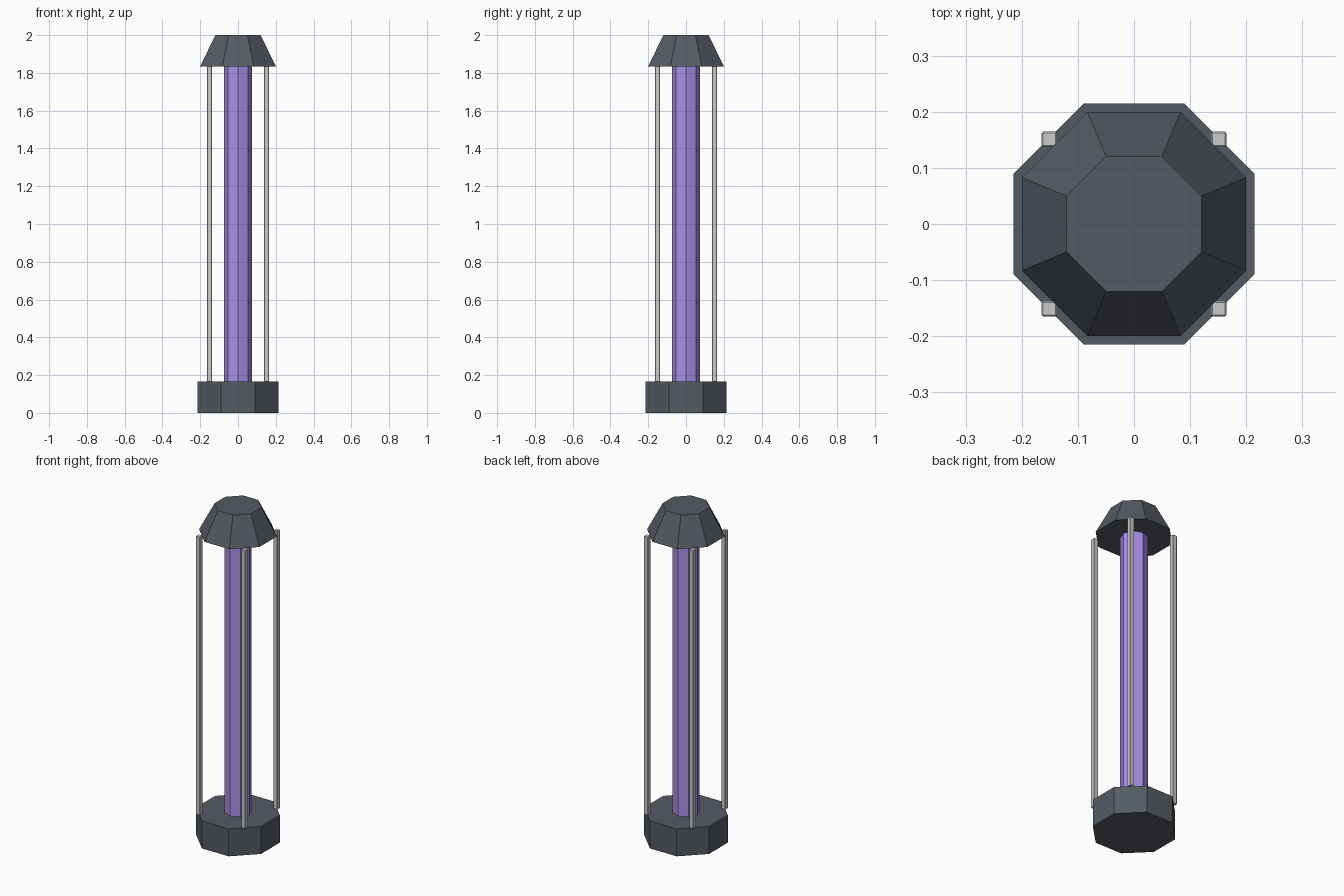
import bpy, math

if "Cube" in bpy.data.objects:
    bpy.data.objects.remove(bpy.data.objects["Cube"])

C = math.cos(math.pi / 8)      # octagon apothem / corner radius
Z0, Z1, TOP = 0.165, 1.835, 2.0


def material(name, rgb):
    m = bpy.data.materials.new(name)
    m.diffuse_color = (*rgb, 1)
    m.use_nodes = True
    m.node_tree.nodes["Principled BSDF"].inputs["Base Color"].default_value = m.diffuse_color
    return m


dark = material("dark_metal", (0.09, 0.105, 0.125))
steel = material("light_metal", (0.55, 0.56, 0.57))
violet = material("violet_glass", (0.38, 0.28, 0.78))


def octagon(name, r_bottom, r_top, z0, z1, mat, turn=0.0):
    """Eight-sided straight or tapered prism between two heights."""
    bpy.ops.mesh.primitive_cone_add(vertices=8, radius1=r_bottom, radius2=r_top,
                                    depth=z1 - z0, location=(0, 0, (z0 + z1) / 2),
                                    rotation=(0, 0, turn))
    ob = bpy.context.object
    ob.name = name
    ob.data.materials.append(mat)
    return ob


# Base and tapered cap, with flats facing the axes
octagon("base", 0.215 / C, 0.215 / C, 0, Z0, dark, math.pi / 8)
octagon("cap", 0.2 / C, 0.12 / C, Z1, TOP, dark, math.pi / 8)

# Glowing tube, with corners on the axes
octagon("light_tube", 0.075, 0.075, Z0, Z1, violet)

# Four square corner rods with slightly eased edges
for sx, side in ((-1, "left"), (1, "right")):
    for sy, end in ((-1, "front"), (1, "back")):
        bpy.ops.mesh.primitive_cube_add(size=1, location=(0.151 * sx, 0.151 * sy, (Z0 + Z1) / 2))
        rod = bpy.context.object
        rod.name = f"{end}_{side}_rod"
        rod.scale = (0.027, 0.027, Z1 - Z0)
        bpy.ops.object.transform_apply(location=False, rotation=False, scale=True)
        rod.data.materials.append(steel)
        bevel = rod.modifiers.new("eased_edges", 'BEVEL')
        bevel.width = 0.002
        bevel.segments = 1
